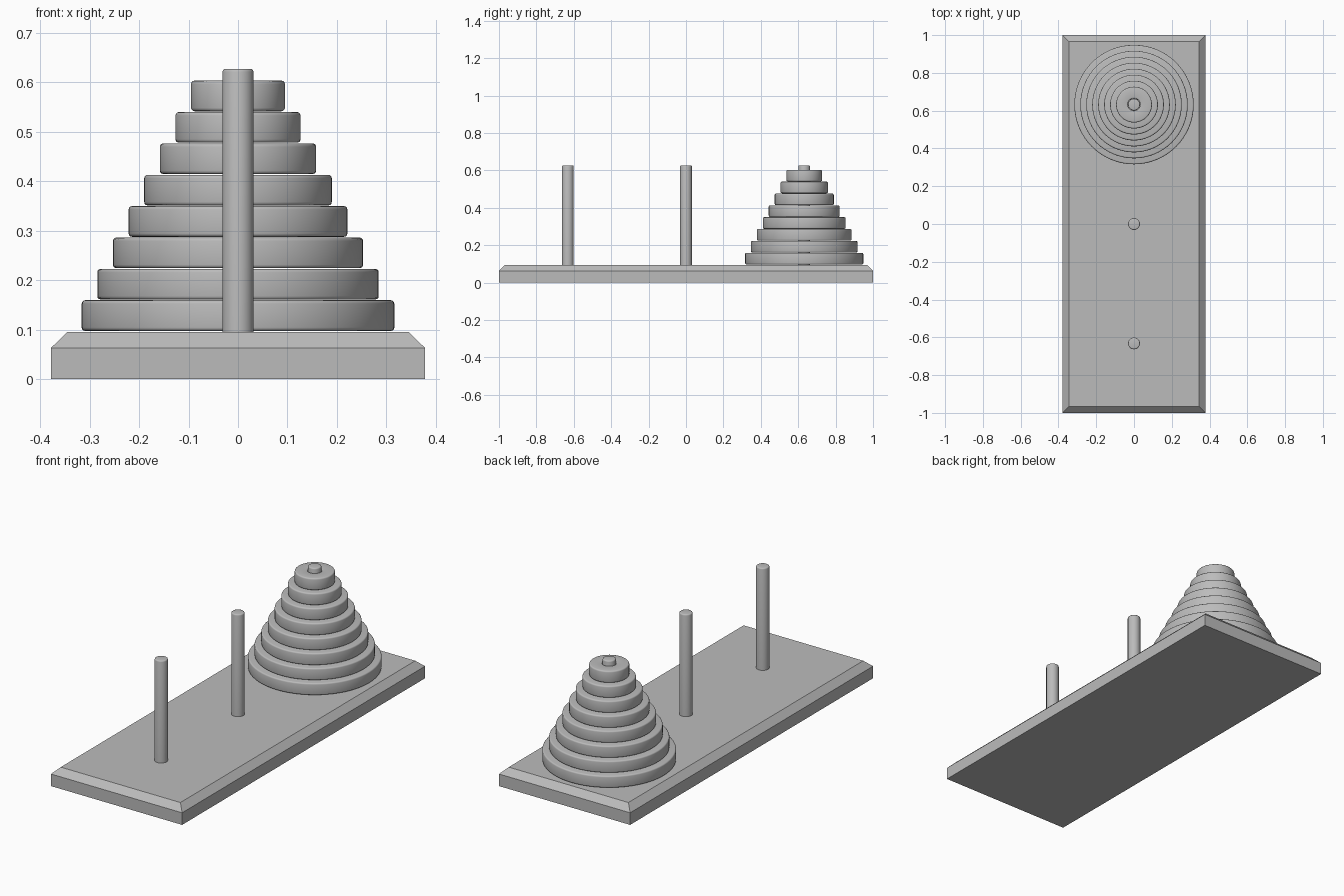
import bpy, bmesh, math

if "Cube" in bpy.data.objects:
    bpy.data.objects.remove(bpy.data.objects["Cube"])

SPACING = 0.632      # distance between pegs
BASE_TOP = 0.095
PITCH = 0.0634       # disc stacking height

grey = bpy.data.materials.new("plain_grey")
grey.diffuse_color = (0.5, 0.5, 0.5, 1)
grey.use_nodes = True
grey.node_tree.nodes["Principled BSDF"].inputs["Base Color"].default_value = grey.diffuse_color


def finish(name, bm, smooth=True):
    bmesh.ops.recalc_face_normals(bm, faces=bm.faces)
    mesh = bpy.data.meshes.new(name)
    bm.to_mesh(mesh)
    bm.free()
    mesh.materials.append(grey)
    ob = bpy.data.objects.new(name, mesh)
    bpy.context.collection.objects.link(ob)
    if smooth:
        bpy.ops.object.select_all(action='DESELECT')
        ob.select_set(True)
        bpy.context.view_layer.objects.active = ob
        bpy.ops.object.shade_smooth_by_angle(angle=math.radians(35))
    return ob


def lathe(name, profile, location, segments, closed):
    """Spin an (r, z) profile round the z axis."""
    bm = bmesh.new()
    verts = [bm.verts.new((r, 0, z)) for r, z in profile]
    pairs = list(zip(verts, verts[1:]))
    if closed:
        pairs.append((verts[-1], verts[0]))
    edges = [bm.edges.new(p) for p in pairs]
    bmesh.ops.spin(bm, geom=verts + edges, cent=(0, 0, 0), axis=(0, 0, 1),
                   angle=math.tau, steps=segments)
    bmesh.ops.remove_doubles(bm, verts=bm.verts, dist=1e-5)
    ob = finish(name, bm)
    ob.location = location
    return ob


def corner(r, z, b, start):
    """Rounded profile corner: quarter arc of radius b centred at (r, z)."""
    return [(r + b * math.cos(a), z + b * math.sin(a))
            for a in (math.radians(start + 30 * i) for i in range(4))]


# base board with a chamfered top edge
bm = bmesh.new()
rings = [[bm.verts.new((sx * x, sy * y, z))
          for sx, sy in ((-1, -1), (1, -1), (1, 1), (-1, 1))]
         for x, y, z in ((0.378, 1, 0), (0.378, 1, 0.063), (0.345, 0.967, BASE_TOP))]
bm.faces.new(rings[0])
bm.faces.new(rings[-1])
for low, high in zip(rings, rings[1:]):
    for i in range(4):
        j = (i + 1) % 4
        bm.faces.new((low[i], low[j], high[j], high[i]))
finish("base_board", bm, smooth=False)

# three pegs with rounded tops
R, TOP, B = 0.0313, 0.627, 0.006
peg = [(0, 0.085), (R, 0.085)] + corner(R - B, TOP - B, B, 0) + [(0, TOP)]
for i, label in enumerate(("front", "middle", "back")):
    lathe(f"{label}_peg", peg, (0, (i - 1) * SPACING, 0), 32, False)

# eight stacked discs with rounded edges and a centre hole
B, HOLE = 0.007, 0.0325
for i in range(8):
    r = 0.316 * (10 - i) / 10
    h = PITCH - 0.0015
    ring = (corner(r - B, B, B, -90) + corner(r - B, h - B, B, 0)
            + corner(HOLE + B, h - B, B, 90) + corner(HOLE + B, B, B, 180))
    lathe(f"disc_{i + 1}", ring, (0, SPACING, BASE_TOP + 0.0025 + i * PITCH), 64, True)
